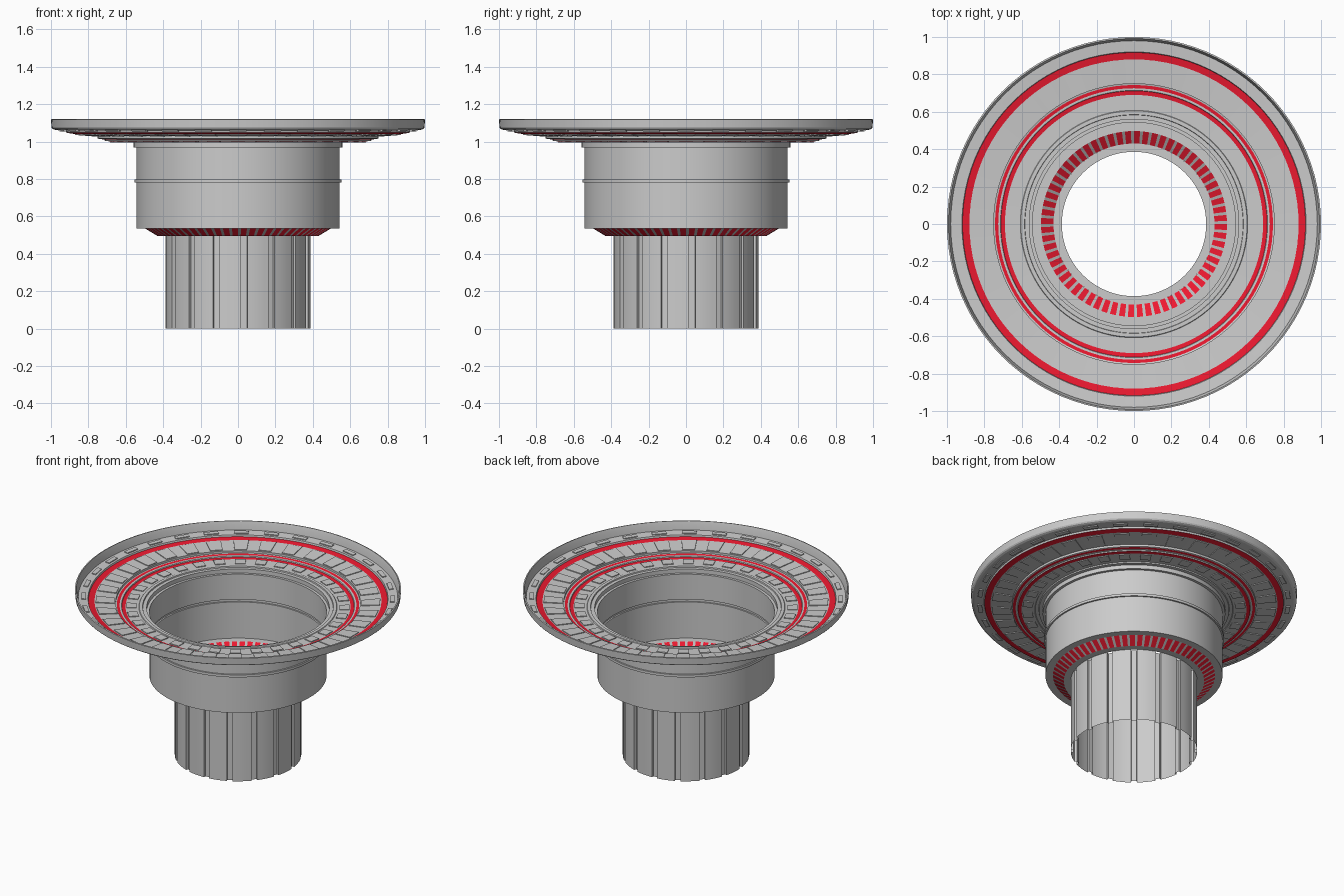
import bpy, bmesh, math
from mathutils import Matrix, Vector

if "Cube" in bpy.data.objects:
    bpy.data.objects.remove(bpy.data.objects["Cube"])

red = bpy.data.materials.new("red_light")
red.diffuse_color = (0.85, 0.01, 0.03, 1)
red.use_nodes = True
red.node_tree.nodes["Principled BSDF"].inputs["Base Color"].default_value = red.diffuse_color
grey = bpy.data.materials.new("grey_hull")
grey.diffuse_color = (0.5, 0.5, 0.5, 1)
grey.use_nodes = True
grey.node_tree.nodes["Principled BSDF"].inputs["Base Color"].default_value = grey.diffuse_color


def finish(name, bm, mats, smooth=True):
    me = bpy.data.meshes.new(name)
    bm.to_mesh(me)
    bm.free()
    ob = bpy.data.objects.new(name, me)
    bpy.context.collection.objects.link(ob)
    for m in mats:
        me.materials.append(m)
    if smooth:
        bpy.ops.object.select_all(action='DESELECT')
        ob.select_set(True)
        bpy.context.view_layer.objects.active = ob
        bpy.ops.object.shade_smooth_by_angle(angle=math.radians(25))
    return ob


def lathe(name, profile, segs=96, mats=(), pick=None):
    """Revolve (r, z) points; pick(i) gives the material of column i."""
    bm = bmesh.new()
    rows = []
    for r, z in profile:
        rows.append([bm.verts.new((r * math.cos(2 * math.pi * i / segs),
                                   r * math.sin(2 * math.pi * i / segs), z))
                     for i in range(segs)])
    for a, b in zip(rows, rows[1:]):
        for i in range(segs):
            j = (i + 1) % segs
            f = bm.faces.new((a[i], a[j], b[j], b[i]))
            if pick:
                f.material_index = pick(i)
    return finish(name, bm, mats)


def panel_ring(name, count, r0, r1, z0, z1, w0, w1, t):
    """Thin tapered panels laid around a circle, following the dish slope."""
    bm = bmesh.new()
    for k in range(count):
        rot = Matrix.Rotation(2 * math.pi * k / count, 3, 'Z')
        c = []
        for s in (-t, t):
            c += [bm.verts.new(rot @ Vector(p)) for p in (
                (r0, -w0, z0 + s), (r1, -w1, z1 + s), (r1, w1, z1 + s), (r0, w0, z0 + s))]
        for q in ((3, 2, 1, 0), (4, 5, 6, 7), (0, 1, 5, 4),
                  (1, 2, 6, 5), (2, 3, 7, 6), (3, 0, 4, 7)):
            bm.faces.new([c[n] for n in q])
    return finish(name, bm, (), smooth=False)


# fluted lower tube: 16 shallow channels sunk into an open cylinder
bm = bmesh.new()
pts = []
N = 16
for k in range(N):
    a = math.radians(5) + 2 * math.pi * k / N
    step, h = 2 * math.pi / N, 0.045
    pts += [(0.372, a - h), (0.372, a + h)]
    pts += [(0.388, a + h + (step - 2 * h) * i / 4) for i in range(5)]
low = [bm.verts.new((r * math.cos(a), r * math.sin(a), 0)) for r, a in pts]
top = [bm.verts.new((v.co.x, v.co.y, 0.495)) for v in low]
for i in range(len(low)):
    j = (i + 1) % len(low)
    bm.faces.new((low[i], low[j], top[j], top[i]))
finish("fluted_tube", bm, ())

# ledge above the tube and the slotted red cone
lathe("tube_ledge", [(0.386, 0.495), (0.43, 0.495)])
lathe("slotted_cone", [(0.43, 0.495), (0.497, 0.535)], 192, (grey, red),
      lambda i: 0 if i % 3 == 0 else 1)

# drum with a thin band and a top collar
lathe("drum", [(0.497, 0.535), (0.543, 0.535), (0.543, 0.78), (0.553, 0.78),
               (0.553, 0.797), (0.543, 0.797), (0.543, 0.968), (0.56, 0.968),
               (0.56, 0.995)])

# stepped dish, alternating grey plates and red light rings
lathe("inner_plate", [(0.56, 0.995), (0.583, 0.995), (0.585, 1.003), (0.605, 1.003),
                      (0.608, 0.999), (0.69, 1.001)])
lathe("inner_light_ring", [(0.69, 1.001), (0.712, 1.004)], mats=(red,))
lathe("step_ring", [(0.712, 1.004), (0.714, 1.011), (0.726, 1.012)])
lathe("middle_light_ring", [(0.726, 1.012), (0.743, 1.014)], mats=(red,))
lathe("middle_plate", [(0.743, 1.014), (0.75, 1.016), (0.75, 1.03), (0.88, 1.041)])
lathe("outer_light_ring", [(0.88, 1.041), (0.917, 1.047)], mats=(red,))
lathe("outer_plate", [(0.917, 1.047), (0.92, 1.058), (0.98, 1.063)])
lathe("rim", [(0.98, 1.063), (0.992, 1.068), (0.997, 1.075), (1.0, 1.118),
              (0.992, 1.12), (0.986, 1.10), (0.98, 1.063)])

# panels and lamps around the dish
panel_ring("inner_panels", 32, 0.622, 0.684, 0.9995, 1.001, 0.032, 0.034, 0.005)
panel_ring("middle_panels", 32, 0.757, 0.872, 1.031, 1.04, 0.038, 0.047, 0.005)
panel_ring("outer_blocks", 32, 0.933, 0.96, 1.059, 1.0615, 0.045, 0.045, 0.006)
